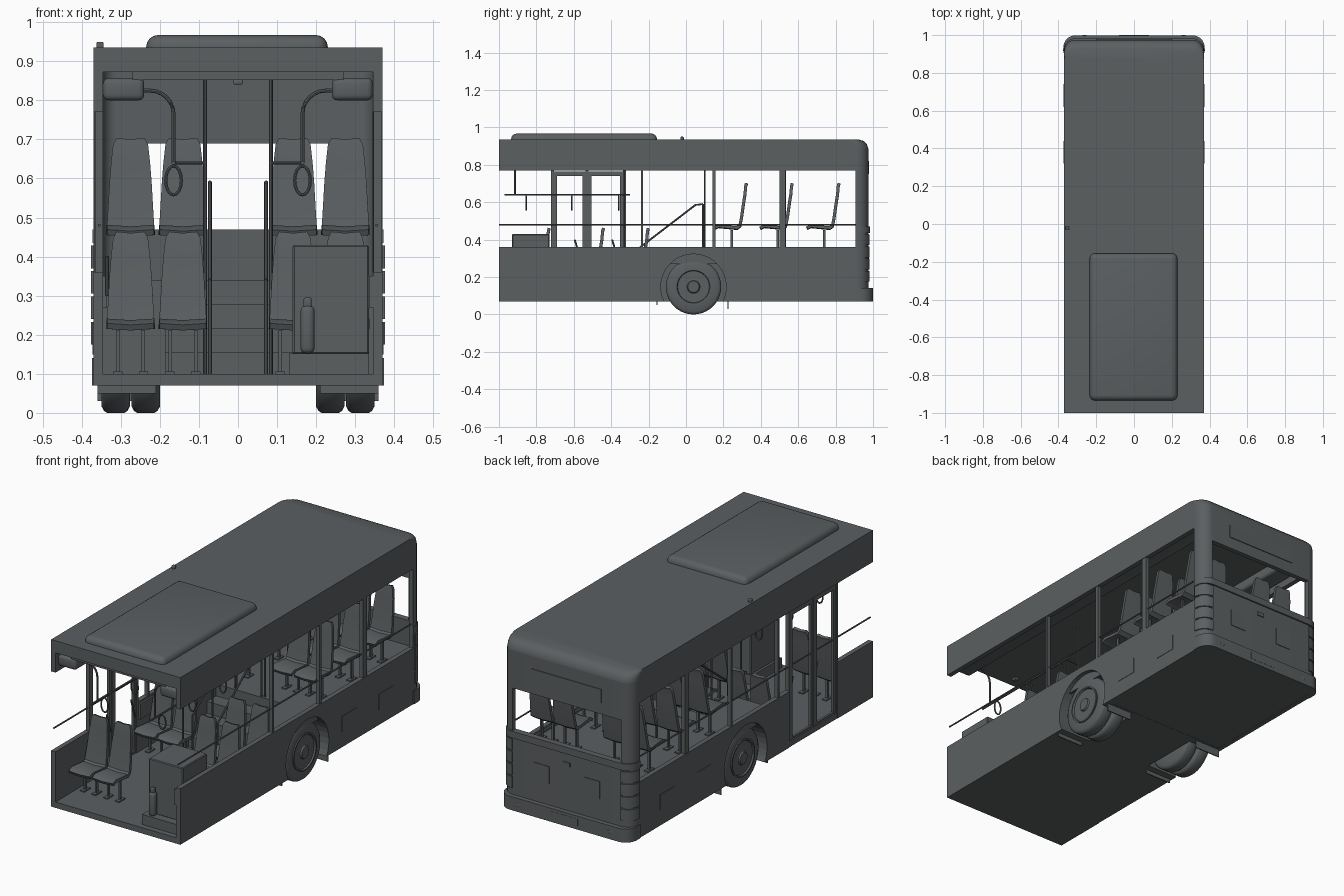
import bpy, bmesh, math
from mathutils import Matrix, Vector

if "Cube" in bpy.data.objects:
    bpy.data.objects.remove(bpy.data.objects["Cube"])

grey = bpy.data.materials.new("slate_grey")
grey.use_nodes = True
COL = (0.105, 0.115, 0.12, 1)
grey.diffuse_color = COL
grey.node_tree.nodes["Principled BSDF"].inputs["Base Color"].default_value = COL
SIDES = ((1, "left"), (-1, "right"))
W, T = 0.37, 0.025          # half width and wall thickness
AXLE, HUB = 0.04, 0.148     # wheel centre in y and z


def add(name, bm, smooth=False):
    bmesh.ops.recalc_face_normals(bm, faces=bm.faces)
    me = bpy.data.meshes.new(name)
    bm.to_mesh(me)
    bm.free()
    me.materials.append(grey)
    ob = bpy.data.objects.new(name, me)
    bpy.context.collection.objects.link(ob)
    if smooth:
        bpy.ops.object.select_all(action="DESELECT")
        ob.select_set(True)
        bpy.context.view_layer.objects.active = ob
        bpy.ops.object.shade_smooth_by_angle(angle=math.radians(35))
    return ob


def box(name, x, y, z, bevel=0, seg=3):
    bm = bmesh.new()
    bmesh.ops.create_cube(bm, size=1)
    for v in bm.verts:
        v.co = [(a[0] + a[1]) / 2 + c * (a[1] - a[0]) for a, c in zip((x, y, z), v.co)]
    if bevel:
        bmesh.ops.bevel(bm, geom=bm.edges[:], offset=bevel, segments=seg, affect="EDGES", profile=0.5)
    return add(name, bm, bool(bevel))


def loft(name, rings, smooth=False, closed=False):
    bm = bmesh.new()
    rows = [[bm.verts.new(p) for p in r] for r in rings]
    n = len(rows[0])
    for a, b in zip(rows, rows[1:] + (rows[:1] if closed else [])):
        for i in range(n):
            bm.faces.new((a[i], a[(i + 1) % n], b[(i + 1) % n], b[i]))
    if not closed:
        bm.faces.new(rows[0])
        bm.faces.new(rows[-1])
    return add(name, bm, smooth)


def tube(name, pts, r=0.004, closed=False):
    pts = [Vector(p) for p in pts]
    n, rings = len(pts), []
    for i, p in enumerate(pts):
        a = pts[i - 1] if i or closed else p
        b = pts[(i + 1) % n] if i < n - 1 or closed else p
        d = (b - a).normalized()
        u = d.cross(Vector((1, 0, 0) if abs(d.x) < 0.5 and not closed else (0, 1, 0))).normalized()
        v = d.cross(u)
        rings.append([p + r * (u * math.cos(k * math.pi / 4) + v * math.sin(k * math.pi / 4)) for k in range(8)])
    return loft(name, rings, True, closed)


def lathe(name, profile, x0, s, n=40):
    # Profile of (distance outward, radius) turned around the axle
    rings = [[(s * (x0 + d), AXLE + r * math.cos(k * math.tau / n), HUB + r * math.sin(k * math.tau / n))
              for k in range(n)] for d, r in profile]
    return loft(name, rings, True)


def side_prism(name, pts, x0, x1):
    return loft(name, [[(x, y, z) for y, z in pts] for x in (x0, x1)])


def corner(o=0, dy=0, s=1):
    # Plan curve of a rear corner, from the side wall to the rear face
    arc = [math.pi / 2 * k / 8 for k in range(9)]
    return [(s * (W + o), 0.905)] + [
        (s * (0.31 + (0.06 + o) * math.cos(a)), 0.915 + dy + (0.06 + o) * math.sin(a)) for a in arc]


def rear_path(o=0, dy=0):
    return corner(o, dy) + corner(o, dy, -1)[::-1]


def rear_band(name, z0, z1, o=0, dy=0):
    plan = rear_path(o, dy) + rear_path(-T)[::-1]
    loft(name, [[(x, y, z) for x, y in plan] for z in (z0, z1)], True)


# Wheel arch opening and side walls
low = math.asin((0.07 - HUB) / 0.175)
arch = [(AXLE - 0.175 * math.cos(a), HUB + 0.175 * math.sin(a))
        for a in [low + (math.pi - 2 * low) * k / 24 for k in range(25)]]
for s, side in SIDES:
    start = -1 if s > 0 else -0.32
    side_prism(side + "_lower_wall", [(start, 0.07)] + arch + [(0.906, 0.07), (0.906, 0.36), (start, 0.36)],
               s * (W - T), s * W)
    side_prism(side + "_wheel_housing", [(-0.16, 0.07)] + arch + [(0.24, 0.07), (0.24, 0.34), (-0.16, 0.34)],
               s * 0.19, s * 0.346)
    box(side + "_well_inner_wall", sorted((s * 0.185, s * 0.192)), (-0.16, 0.24), (0.07, 0.34))
    box(side + "_upper_wall", sorted((s * (W - T), s * W)), (-1, 0.906), (0.77, 0.88))
    box(side + "_overhead_duct", sorted((s * 0.24, s * 0.345)), (-0.985, 0.94), (0.80, 0.857), 0.014)
    box(side + "_wall_ledge", sorted((s * 0.335, s * 0.348)), (-1 if s > 0 else -0.32, 0.9), (0.27, 0.35))
    tube(side + "_window_rail", [(s * 0.355, -1, 0.48), (s * 0.355, 0.92, 0.48)])
    for i, (y, w) in enumerate(((-0.235, 0.012), (0.15, 0.016), (0.515, 0.032))):
        box(f"{side}_window_pillar_{i}", sorted((s * 0.347, s * 0.367)), (y - w / 2, y + w / 2), (0.36, 0.77))
    # Rear corner pillar and stacked lamps
    ring = corner(0, 0, s) + corner(-T, 0, s)[::-1]
    loft(side + "_rear_pillar", [[(x, y, z) for x, y in ring] for z in (0.36, 0.7)], True)
    for i in range(4):
        z = 0.175 + i * 0.065
        lamp = corner(0.006, 0, s)[1:] + corner(-0.01, 0, s)[:0:-1]
        loft(f"{side}_rear_lamp_{i}", [[(x, y, h) for x, y in lamp] for h in (z, z + 0.058)], True)
    # Mud flaps
    box(side + "_rear_flap", sorted((s * 0.21, s * 0.36)), (0.222, 0.228), (0.03, 0.12))
    box(side + "_front_flap", sorted((s * 0.21, s * 0.36)), (-0.158, -0.152), (0.05, 0.12))
    # Twin tyres, rim and bolts
    tyre = [(0, 0.085), (0, 0.132), (0.006, 0.143), (0.014, 0.148), (0.058, 0.148), (0.066, 0.143),
            (0.072, 0.132), (0.072, 0.085)]
    for x0, part in ((0.2, "inner"), (0.277, "outer")):
        lathe(f"{side}_{part}_tyre", tyre, x0, s)
    lathe(side + "_rim", [(0, 0.09), (0.022, 0.096), (0.022, 0.088), (0.008, 0.082), (0.004, 0.05),
                          (0.012, 0.045), (0.016, 0.034), (0.024, 0.03), (0.024, 0.008)], 0.335, s)
    for k in range(10):
        a = k * math.tau / 10
        y, z = AXLE + 0.065 * math.cos(a), HUB + 0.065 * math.sin(a)
        box(f"{side}_bolt_{k}", sorted((s * 0.335, s * 0.349)), (y - 0.005, y + 0.005), (z - 0.005, z + 0.005))
    # Side service hatches
    for i, y in enumerate((0.32, 0.62)):
        box(f"{side}_hatch_{i}", sorted((s * W, s * (W + 0.002))), (y, y + 0.12), (0.15, 0.23))

box("right_front_wall", (-W, -W + T), (-1, -0.71), (0.07, 0.36))

# Rear face
rear_band("rear_lower_panel", 0.07, 0.46)
rear_band("rear_upper_panel", 0.69, 0.885)
rear_band("rear_bumper", 0.07, 0.14, 0.004, 0.02)
rear_band("rear_sill", 0.435, 0.47, 0.002, 0.006)
box("rear_sign", (-0.2, 0.2), (0.97, 0.979), (0.75, 0.82))
box("plate_holder", (-0.08, 0.08), (0.99, 1.0), (0.09, 0.125))
box("rear_handle", (-0.02, 0.02), (0.97, 0.98), (0.37, 0.39))
for s, side in SIDES:
    box(side + "_rear_hatch", sorted((s * 0.1, s * 0.19)), (0.97, 0.978), (0.25, 0.34))
    box(side + "_reflector", sorted((s * 0.25, s * 0.275)), (0.99, 1.0), (0.095, 0.115), 0.003)

# Roof with sloped rear edge, roof unit and fittings
plan = [(-W, -1), (W, -1)] + rear_path()
loft("roof", [[(x, y - d if y > 0.9 else y, z) for x, y in plan]
              for d, z in ((0, 0.872), (0, 0.885), (0.008, 0.91), (0.025, 0.927), (0.05, 0.935))], True)
unit = box("roof_unit", (-0.235, 0.23), (-0.935, -0.155), (0.9, 0.967), 0.03, 4)
box("aerial", (-0.362, -0.344), (-0.03, -0.012), (0.93, 0.95), 0.004)
box("ceiling_panel", (-0.27, 0.27), (-0.98, 0.94), (0.852, 0.873))
box("ceiling_lamp", (-0.012, 0.012), (-0.93, -0.9), (0.84, 0.853), 0.004)

# Floor, stairs and rear platform
box("front_floor", (-0.368, 0.368), (-1, -0.158), (0.07, 0.1))
box("middle_floor", (-0.19, 0.19), (-0.16, 0.24), (0.07, 0.1))
for i in range(4):
    box(f"stair_{i}", (-0.186, 0.186), (-0.14 + i * 0.075, 0.24), (0.1, 0.155 + i * 0.0617))
box("rear_platform", (-0.346, 0.346), (0.23, 0.953), (0.071, 0.34))

# Door: outer frame and two open-framed leaves
for i, y in enumerate((-0.715, -0.53, -0.33)):
    box(f"door_post_{i}", (-0.365, -0.345), (y - 0.008, y + 0.008), (0.1, 0.77))
for y0, y1, leaf in ((-0.7, -0.545, "front"), (-0.515, -0.345, "rear")):
    for j, y in enumerate((y0, y1)):
        box(f"{leaf}_leaf_stile_{j}", (-0.362, -0.348), (y - 0.009, y + 0.009), (0.085, 0.765))
    for j, z in enumerate((0.095, 0.752)):
        box(f"{leaf}_leaf_rail_{j}", (-0.361, -0.349), (y0, y1), (z - 0.012, z + 0.012))
    tube(leaf + "_leaf_handle", [(-0.335, y1 - 0.02, 0.3), (-0.335, y1 - 0.05, 0.4)], 0.005)

# Seat shell: a tapered strip, thickened and rounded
bm = bmesh.new()
strip = [(0, 0.115, 0.06), (0.02, 0.125, 0.062), (0.12, 0.115, 0.062), (0.14, 0.13, 0.061), (0.15, 0.18, 0.058),
         (0.16, 0.25, 0.054), (0.168, 0.3, 0.05), (0.172, 0.345, 0.045), (0.176, 0.36, 0.036)]
rows = [[bm.verts.new((k * w, y, z - (1 - abs(k)) * 0.004)) for k in (-1, -0.6, 0, 0.6, 1)] for y, z, w in strip]
for a, b in zip(rows, rows[1:]):
    for i in range(4):
        bm.faces.new((a[i], a[i + 1], b[i + 1], b[i]))
bmesh.ops.recalc_face_normals(bm, faces=bm.faces)
bmesh.ops.solidify(bm, geom=bm.faces[:], thickness=0.016)
# Seat legs and feet joined to the shell
for x in (-0.033, 0.033):
    for sx, sy, z0, z1 in ((0.009, 0.013, 0, 0.112), (0.024, 0.05, 0, 0.006)):
        m = Matrix.Translation((x, 0.09, (z0 + z1) / 2)) @ Matrix.Diagonal((sx, sy, z1 - z0, 1))
        bmesh.ops.create_cube(bm, size=1, matrix=m)
first = add("seat", bm, True)
rows = [(s, y, 0.34) for s in (1, -1) for y in (0.155, 0.40, 0.65)]
rows += [(-1, -0.9, 0.1), (1, -0.61, 0.1), (1, -0.37, 0.1), (-1, -0.37, 0.1)]
for i, (s, y, z) in enumerate(rows):
    for x in (0.275, 0.141):
        seat = bpy.data.objects.new(f"seat_{i}", first.data)
        seat.location = (s * x, y, z)
        bpy.context.collection.objects.link(seat)
bpy.data.objects.remove(first)

# Grab poles, stair rails and hanging straps
for s, side in SIDES:
    for i, (y, z) in enumerate(((-0.33, 0.1), (0.1, 0.28), (0.53, 0.34))):
        tube(f"{side}_pole_{i}", [(s * 0.084, y, z), (s * 0.084, y, 0.855)], 0.005)
    tube(side + "_stair_rail", [(s * 0.072, -0.27, 0.34), (s * 0.072, 0.05, 0.585), (s * 0.072, 0.09, 0.59)], 0.005)
    tube(side + "_stair_post", [(s * 0.072, 0.09, 0.28), (s * 0.072, 0.09, 0.59)], 0.005)
    tube(side + "_stair_foot", [(s * 0.072, -0.27, 0.1), (s * 0.072, -0.27, 0.34)], 0.005)
    tube(side + "_strap_rail", [(s * 0.165, -0.97, 0.64), (s * 0.165, -0.3, 0.64)], 0.005)
    tube(side + "_strap_cross_bar", [(s * 0.165, -0.33, 0.64), (s * 0.084, -0.33, 0.64)])
    bend = [(s * (0.225 - 0.06 * math.sin(a)), -0.915, 0.765 + 0.06 * math.cos(a))
            for a in [math.pi / 2 * k / 6 for k in range(7)]]
    tube(side + "_strap_hanger", [(s * 0.25, -0.915, 0.825)] + bend + [(s * 0.165, -0.915, 0.64)], 0.005)
    for i, y in enumerate((-0.855, -0.61, -0.36)):
        tube(f"{side}_strap_{i}", [(s * 0.165 + 0.02 * math.sin(a), y, 0.595 + 0.037 * math.cos(a))
             for a in [math.tau * k / 16 for k in range(16)]], 0.004, True)

# Front cabinet with extinguisher
box("cabinet_base", (0.13, 0.335), (-0.97, -0.73), (0.1, 0.152))
box("cabinet", (0.14, 0.335), (-0.93, -0.73), (0.15, 0.43), 0.004, 1)
box("extinguisher", (0.16, 0.196), (-0.968, -0.932), (0.152, 0.275), 0.014)
box("extinguisher_valve", (0.168, 0.188), (-0.96, -0.94), (0.27, 0.295), 0.004)
